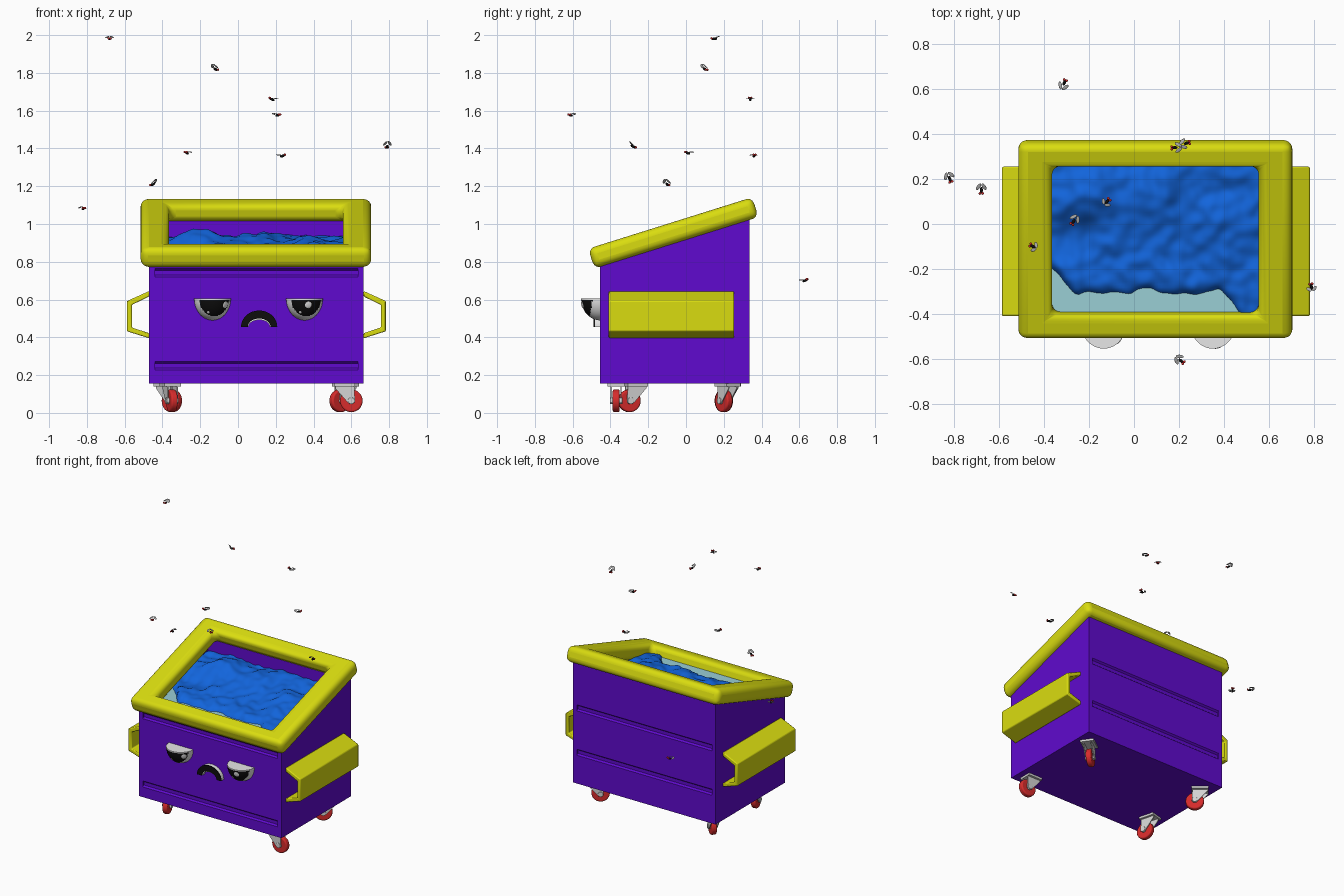
import bpy, bmesh, math
from mathutils import Matrix, Vector, noise

if "Cube" in bpy.data.objects:
    bpy.data.objects.remove(bpy.data.objects["Cube"])


def material(name, r, g, b):
    m = bpy.data.materials.new(name)
    m.use_nodes = True
    m.diffuse_color = (r, g, b, 1)
    m.node_tree.nodes["Principled BSDF"].inputs["Base Color"].default_value = (r, g, b, 1)
    return m


PURPLE = material("purple paint", 0.115, 0.003, 0.62)
YELLOW = material("yellow plastic", 0.7, 0.72, 0.005)
BLUE = material("blue slime", 0.006, 0.13, 0.72)
TEAL = material("pale teal liquid", 0.32, 0.62, 0.66)
RED = material("red rubber", 0.68, 0.025, 0.025)
STEEL = material("light steel", 0.66, 0.66, 0.66)
WHITE = material("white", 0.85, 0.85, 0.85)
BLACK = material("black", 0.004, 0.004, 0.004)
WING = material("grey wing", 0.4, 0.4, 0.4)


def finish(name, bm, mats, matrix=None, smooth=None, bevel=0, segments=3):
    """Turn a bmesh into an object with optional bevel and smooth shading."""
    bmesh.ops.recalc_face_normals(bm, faces=bm.faces)
    me = bpy.data.meshes.new(name)
    bm.to_mesh(me)
    bm.free()
    for m in mats:
        me.materials.append(m)
    ob = bpy.data.objects.new(name, me)
    bpy.context.collection.objects.link(ob)
    if matrix:
        ob.matrix_world = matrix
    if bevel:
        mod = ob.modifiers.new("bevel", 'BEVEL')
        mod.width, mod.segments, mod.limit_method = bevel, segments, 'ANGLE'
    if smooth:
        bpy.ops.object.select_all(action='DESELECT')
        ob.select_set(True)
        bpy.context.view_layer.objects.active = ob
        bpy.ops.object.shade_smooth_by_angle(angle=math.radians(smooth))
    return ob


def prism(name, pts, axis, lo, hi, mat, **kw):
    """Extrude an outline along x (outline in y,z) or y (outline in x,z)."""
    bm = bmesh.new()
    place = (lambda a, b, t: (t, a, b)) if axis == 'x' else (lambda a, b, t: (a, t, b))
    face = bm.faces.new([bm.verts.new(place(a, b, lo)) for a, b in pts])
    new = bmesh.ops.extrude_face_region(bm, geom=[face])["geom"]
    shift = Vector(place(0, 0, hi - lo))
    bmesh.ops.translate(bm, vec=shift, verts=[v for v in new if isinstance(v, bmesh.types.BMVert)])
    return finish(name, bm, [mat], **kw)


def ellipsoid(name, centre, radii, mat, rot=None, u=12, v=8):
    bm = bmesh.new()
    bmesh.ops.create_uvsphere(bm, u_segments=u, v_segments=v, radius=1)
    m = Matrix.Translation(centre) @ (rot or Matrix()) @ Matrix.Diagonal((*radii, 1))
    return finish(name, bm, [mat], matrix=m, smooth=60)


# Bin body: plain side walls, grooved front and back, floor
X0, X1, Y0, Y1, Z0 = -0.47, 0.665, -0.455, 0.335, 0.155
MID, SLOPE = 0.097, 0.3134


def top(y):
    return 0.935 + SLOPE * (y + 0.068)


def wall(name, y, inward, grooves):
    pts = [(y, Z0)]
    for z in grooves:
        pts += [(y, z - 0.022), (y + inward * 0.012, z - 0.012),
                (y + inward * 0.012, z + 0.012), (y, z + 0.022)]
    back = y + inward * 0.05
    pts += [(y, top(y)), (back, top(back)), (back, Z0)]
    prism(name, pts, 'x', X0 + 0.03, X1 - 0.03, PURPLE)


wall("front_wall", Y0, 1, (0.25, 0.742))
wall("back_wall", Y1, -1, (0.38, 0.70))
side = [(Y0, Z0), (Y1, Z0), (Y1, top(Y1)), (Y0, top(Y0))]
prism("right_wall", side, 'x', X0, X0 + 0.03, PURPLE)
prism("left_wall", side, 'x', X1 - 0.03, X1, PURPLE)
prism("floor", [(Y0 + 0.01, Z0), (Y1 - 0.01, Z0), (Y1 - 0.01, Z0 + 0.03), (Y0 + 0.01, Z0 + 0.03)],
      'x', X0 + 0.01, X1 - 0.01, PURPLE)

# Padded sloping rim
bm = bmesh.new()


def ring(w, d, z):
    return [bm.verts.new((sx * w, sy * d, z)) for sx, sy in ((-1, -1), (1, -1), (1, 1), (-1, 1))]


rings = [ring(0.61, 0.455, -0.055), ring(0.61, 0.455, 0.055),
         ring(0.46, 0.345, 0.055), ring(0.46, 0.345, -0.055)]
for k in range(4):
    a, b = rings[k], rings[(k + 1) % 4]
    for i in range(4):
        j = (i + 1) % 4
        bm.faces.new((a[i], a[j], b[j], b[i]))
tilt = Matrix.Translation((0.095, -0.067, 0.953)) @ Matrix.Rotation(math.atan(SLOPE), 4, 'X')
finish("rim", bm, [YELLOW], matrix=tilt, smooth=40, bevel=0.038, segments=5)

# Lifting pockets: bent strips on both sides
strip = [(0, 0.645), (0.118, 0.592), (0.118, 0.432), (0, 0.395),
         (0, 0.422), (0.092, 0.452), (0.092, 0.572), (0, 0.616)]
for name, base, s in (("left_pocket", X1, 1), ("right_pocket", X0, -1)):
    prism(name, [(base + s * a, z) for a, z in strip], 'y', -0.41, 0.255, YELLOW,
          bevel=0.006, segments=2, smooth=40)

# Lumpy slime over a pool of liquid
BUMPS = ((-0.2, 0.1, 0.09), (0.1, 0.12, 0.05), (0.38, 0.0, 0.04), (-0.23, -0.02, -0.05))


def slime_height(x, y):
    z = 0.895 + 0.12 * y
    for bx, by, h in BUMPS:
        z += h * math.exp(-((x - bx) ** 2 + (y - by) ** 2) / 0.012)
    z += 0.03 * noise.noise(Vector((x * 6, y * 6, 1))) + 0.016 * noise.noise(Vector((x * 17, y * 17, 5)))
    shore = -0.32 + 0.05 * noise.noise(Vector((x * 9, 0, 3))) + 0.1 * max(0, -0.25 - x) / 0.1
    shore -= 0.1 * max(0, x - 0.38) / 0.1
    return z - 0.12 / (1 + math.exp((y - shore) / 0.014))


bm = bmesh.new()
bmesh.ops.create_grid(bm, x_segments=80, y_segments=56, size=1)
for v in bm.verts:
    v.co.x, v.co.y = MID + v.co.x * 0.53, -0.06 + v.co.y * 0.345
    v.co.z = slime_height(v.co.x, v.co.y)
finish("slime", bm, [BLUE], smooth=70)
prism("liquid", [(-0.405, 0.80), (0.285, 0.80), (0.285, 0.832), (-0.405, 0.832)],
      'x', X0 + 0.03, X1 - 0.03, TEAL)

# Half-lidded eyes with painted pupils and glints
EZ, RX, RY, RZ = 0.605, 0.097, 0.1, 0.115
for name, cx in (("right", -0.135), ("left", 0.352)):
    bm = bmesh.new()
    bmesh.ops.create_uvsphere(bm, u_segments=64, v_segments=48, radius=1,
                              matrix=Matrix.Translation((cx, Y0, EZ)) @ Matrix.Diagonal((RX, RY, RZ, 1)))
    cut = bmesh.ops.bisect_plane(bm, geom=bm.verts[:] + bm.edges[:] + bm.faces[:],
                                 plane_co=(0, 0, EZ - 0.0005), plane_no=(0, 0, 1), clear_outer=True)
    bmesh.ops.holes_fill(bm, edges=[e for e in bm.edges if e.is_boundary])
    for f in bm.faces:
        c = f.calc_center_median()
        inside = ((c.x - cx - 0.008) / 0.08) ** 2 + ((c.z - EZ) / 0.092) ** 2 < 1
        f.material_index = int(inside and c.y < Y0 - 0.02 and abs(f.normal.z) < 0.95 and c.z < EZ - 0.008)
    finish(name + "_eye", bm, [WHITE, BLACK], smooth=40)
    big = 0.068 if cx < 0 else 0.02
    for dx, dz, r in ((big, -0.033, 0.019), (-0.022, -0.072, 0.008)):
        y = Y0 - RY * math.sqrt(1 - (dx / RX) ** 2 - (dz / RZ) ** 2)
        n = Vector((dx / RX ** 2, (y - Y0) / RY ** 2, dz / RZ ** 2))
        ellipsoid(name + "_eye_glint", (cx + dx, y, EZ + dz), (r, r, 0.004), WHITE,
                  n.to_track_quat('Z', 'Y').to_matrix().to_4x4())


# Frowning mouth: white arch with a black face
def arch(ox, oz, ix, iz):
    arc = [math.pi * k / 16 for k in range(17)]
    outer = [(0.112 + ox * math.cos(t), 0.456 + oz * math.sin(t)) for t in arc]
    return outer + [(0.112 + ix * math.cos(t), 0.456 + iz * math.sin(t)) for t in reversed(arc)]


prism("mouth", arch(0.094, 0.084, 0.056, 0.036), 'y', -0.483, Y0, WHITE)
prism("mouth_paint", arch(0.096, 0.086, 0.06, 0.044), 'y', -0.491, -0.483, BLACK)

# Swivel casters
fork = [(-0.06, 0.055), (-0.025, 0.05), (0.045, 0.13), (0.045, 0.145), (-0.055, 0.145)]


def caster(name, x, y, degrees):
    """Place a caster so that its wheel centre sits at x, y."""
    m = (Matrix.Translation((x, y, 0)) @ Matrix.Rotation(math.radians(degrees), 4, 'Z')
         @ Matrix.Translation((0, 0.04, 0)))
    for s in (-1, 1):
        prism(name + "_fork", fork, 'x', s * 0.026 - 0.003, s * 0.026 + 0.003, STEEL, matrix=m)
    prism(name + "_plate", [(-0.06, 0.14), (0.05, 0.14), (0.05, 0.157), (-0.06, 0.157)],
          'x', -0.045, 0.045, STEEL, matrix=m)
    for part, r, d, mat in (("_wheel", 0.06, 0.036, RED), ("_hub", 0.018, 0.066, STEEL)):
        bm = bmesh.new()
        bmesh.ops.create_cone(bm, cap_ends=True, segments=28, radius1=r, radius2=r, depth=d)
        turn = Matrix.Translation((0, -0.04, 0.064)) @ Matrix.Rotation(math.pi / 2, 4, 'Y')
        finish(name + part, bm, [mat], matrix=m @ turn, smooth=40, bevel=r * 0.14)


caster("front_left_caster", 0.60, -0.37, 90)
caster("front_right_caster", -0.35, -0.30, 15)
caster("back_left_caster", 0.54, 0.20, -55)
caster("back_right_caster", -0.35, 0.20, 50)

# Flies buzzing around
FLIES = ((-0.68, 0.15, 1.98), (-0.12, 0.1, 1.82), (0.18, 0.34, 1.66), (0.21, -0.61, 1.575),
         (0.79, -0.28, 1.41), (-0.27, 0.01, 1.375), (0.235, 0.36, 1.36), (-0.45, -0.1, 1.21),
         (-0.82, 0.2, 1.08), (-0.31, 0.63, 0.70))
for i, p in enumerate(FLIES):
    spin = Matrix.Rotation(i * 2.4, 4, 'Z') @ Matrix.Rotation(0.5 * math.sin(i * 2), 4, 'X')
    m = Matrix.Translation(p) @ spin
    ellipsoid("fly_body", p, (0.007, 0.015, 0.007), BLACK, spin)
    for s in (-1, 1):
        ellipsoid("fly_eye", m @ Vector((s * 0.006, -0.014, 0.003)), (0.006, 0.006, 0.006), RED, spin)
        sweep = spin @ Matrix.Rotation(s * 0.6, 4, 'Z') @ Matrix.Rotation(0.35, 4, 'X')
        ellipsoid("fly_wing", m @ Vector((s * 0.012, 0.016, 0.01)), (0.008, 0.018, 0.002), WING, sweep)
